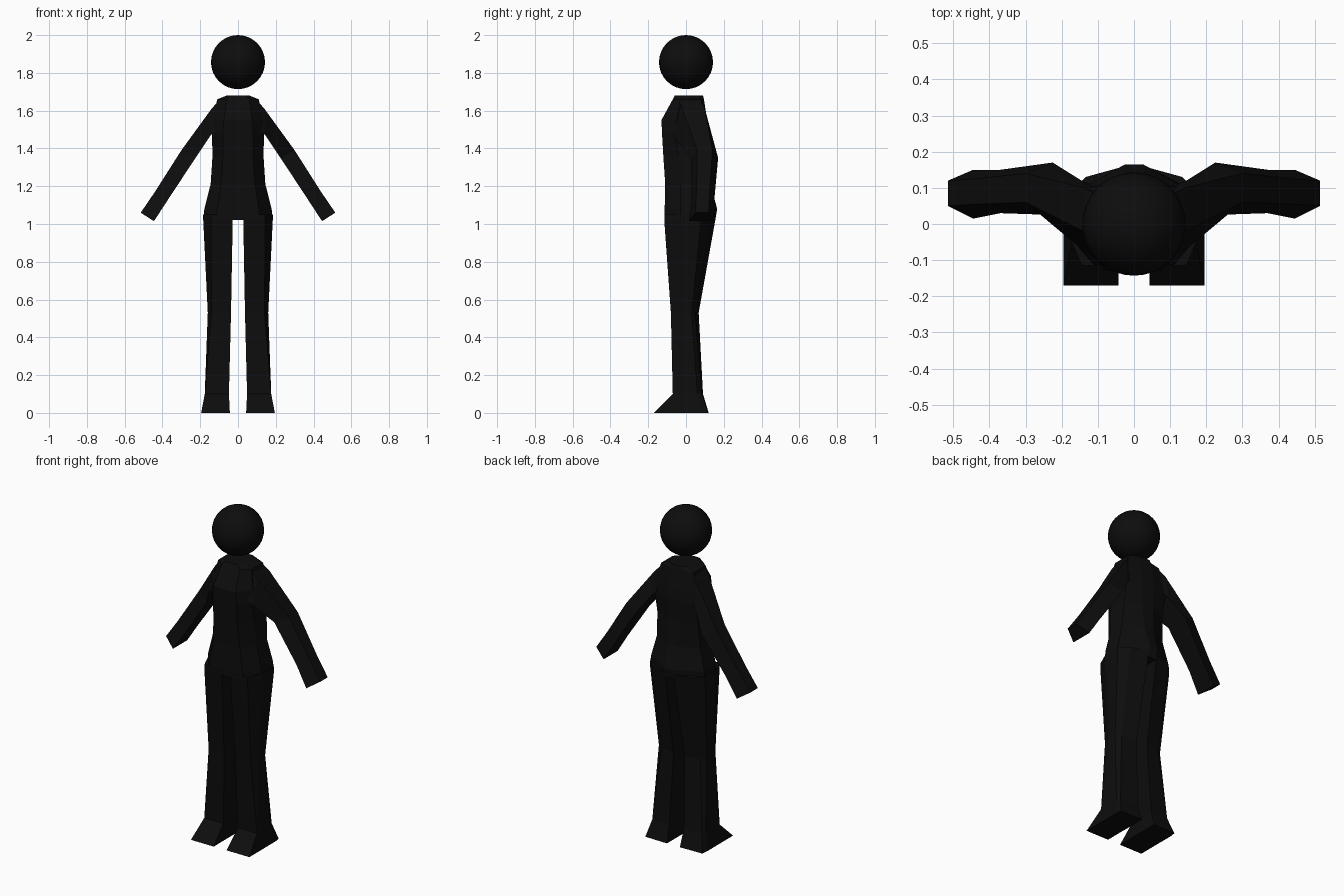
import bpy, bmesh

if "Cube" in bpy.data.objects:
    bpy.data.objects.remove(bpy.data.objects["Cube"])

black = bpy.data.materials.new("near_black")
black.diffuse_color = (0.004, 0.004, 0.004, 1)
black.use_nodes = True
black.node_tree.nodes["Principled BSDF"].inputs["Base Color"].default_value = black.diffuse_color


def loft(name, rings):
    """Skin a closed solid through rings with equal point counts."""
    bm = bmesh.new()
    loops = [[bm.verts.new(p) for p in ring] for ring in rings]
    for a, b in zip(loops, loops[1:]):
        n = len(a)
        for i in range(n):
            j = (i + 1) % n
            bm.faces.new((a[i], a[j], b[j], b[i]))
    bm.faces.new(loops[0])
    bm.faces.new(loops[-1])
    bmesh.ops.recalc_face_normals(bm, faces=bm.faces)
    mesh = bpy.data.meshes.new(name)
    bm.to_mesh(mesh)
    bm.free()
    mesh.materials.append(black)
    obj = bpy.data.objects.new(name, mesh)
    bpy.context.collection.objects.link(obj)
    return obj


def torso_ring(z, w, front, front_w, back, back_w, side_front, side_back):
    half = [(front_w, front), (w, side_front), (w, side_back), (back_w, back)]
    return [(x, y, z) for x, y in half] + [(-x, y, z) for x, y in reversed(half)]


# Torso: hips, waist, chest, shoulders and neck opening
loft("torso", [torso_ring(*r) for r in (
    (1.02, 0.184, -0.115, 0.11, 0.155, 0.025, -0.03, 0.08),
    (1.08, 0.178, -0.113, 0.11, 0.165, 0.025, -0.03, 0.08),
    (1.21, 0.145, -0.11, 0.09, 0.13, 0.03, -0.03, 0.07),
    (1.36, 0.135, -0.12, 0.08, 0.115, 0.04, -0.04, 0.08),
    (1.48, 0.138, -0.127, 0.08, 0.12, 0.04, -0.06, 0.10),
    (1.55, 0.135, -0.13, 0.075, 0.112, 0.04, -0.05, 0.10),
    (1.66, 0.11, -0.07, 0.06, 0.095, 0.04, -0.03, 0.08),
    (1.68, 0.06, -0.06, 0.045, 0.09, 0.035, -0.02, 0.07),
)])

# Outer edge (x, z, front y, back y) then inner edge, shoulder to hand
ARM = (
    ((0.10, 1.655, -0.03, 0.08), (0.12, 1.49, -0.08, 0.11)),
    ((0.14, 1.61, -0.02, 0.10), (0.145, 1.47, -0.07, 0.12)),
    ((0.30, 1.39, 0.06, 0.14), (0.225, 1.35, 0.025, 0.17)),
    ((0.44, 1.17, 0.055, 0.125), (0.37, 1.13, 0.03, 0.15)),
    ((0.515, 1.06, 0.05, 0.12), (0.445, 1.015, 0.015, 0.15)),
)
# z, inner x, outer x, front y, back y, back outer inset, outer back y
LEG = (
    (1.05, 0.025, 0.184, -0.115, 0.16, 0.05, 0.08),
    (1.02, 0.028, 0.184, -0.115, 0.155, 0.05, 0.08),
    (0.53, 0.037, 0.160, -0.08, 0.067, 0.03, 0.03),
    (0.10, 0.048, 0.176, -0.07, 0.09, 0.01, 0.06),
    (0.00, 0.043, 0.195, -0.17, 0.12, 0.005, 0.08),
)

for side, s in (("left", 1), ("right", -1)):
    # Arm with a narrow outer face and a wide inner face
    loft(side + "_arm", [
        [(s * o[0], o[2], o[1]), (s * o[0], o[3], o[1]),
         (s * i[0], i[3], i[1]), (s * i[0], i[2], i[1])] for o, i in ARM])
    # Leg running into a wedge foot
    rings = []
    for z, xi, xo, yf, yb, inset, ys in LEG:
        front_in = 0.04 if z > 1 else 0.02 if z > 0.5 else 0
        side_y = yf + 2 * front_in
        rings.append([(s * xi, yf, z), (s * (xo - front_in), yf, z),
                      (s * xo, side_y + 0.01, z), (s * xo, ys, z),
                      (s * (xo - inset), yb - inset * 0.6, z), (s * xi, yb, z)])
    loft(side + "_leg", rings)

# Floating round head
bpy.ops.mesh.primitive_uv_sphere_add(segments=32, ring_count=16, radius=0.143,
                                     location=(0, 0, 1.857))
head = bpy.context.object
head.name = "head"
head.data.materials.append(black)
bpy.ops.object.shade_smooth()
